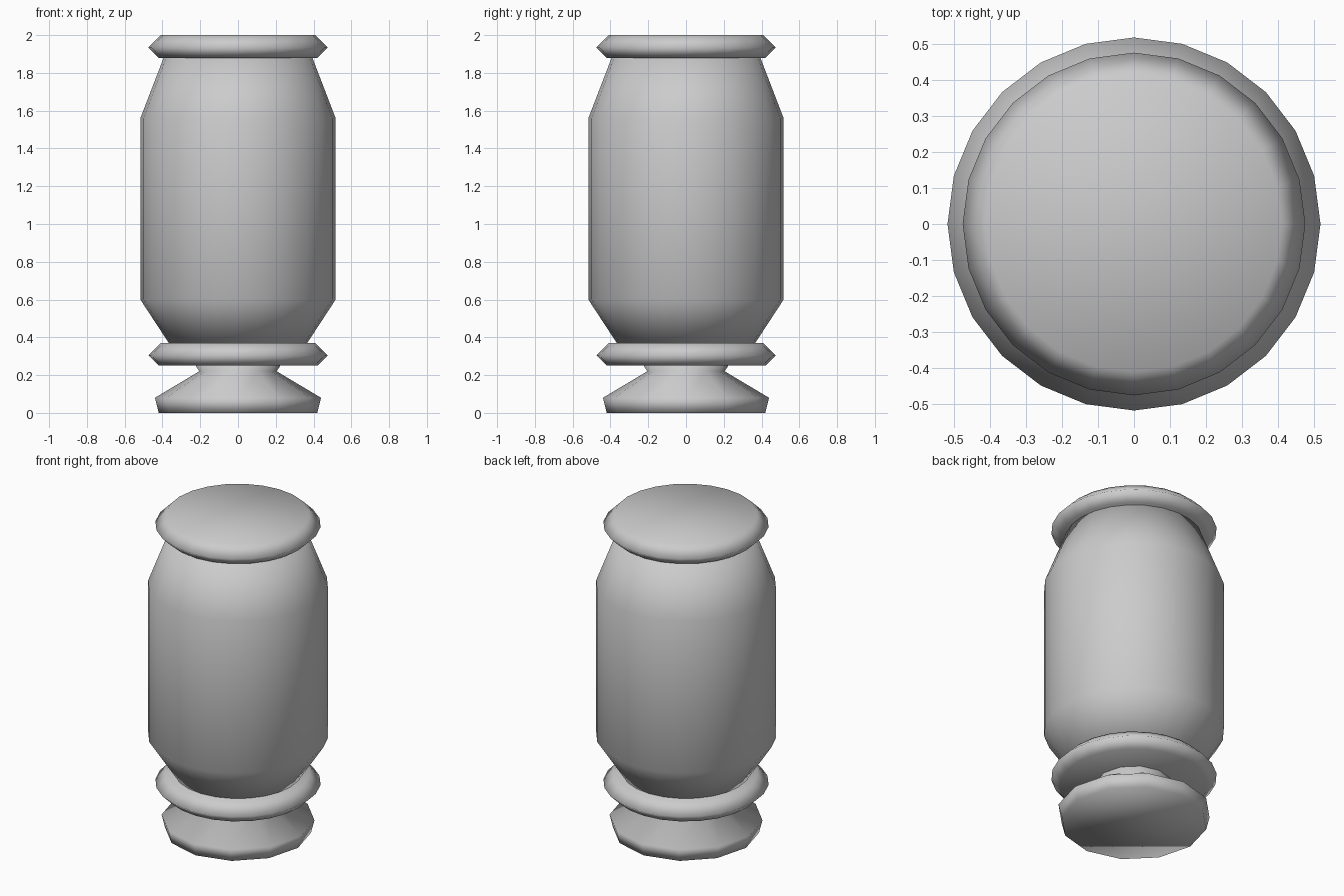
import bpy
import bmesh
from math import cos, sin, tau

cube = bpy.data.objects.get("Cube")
if cube:
    bpy.data.objects.remove(cube, do_unlink=True)

# Single plain grey
grey = bpy.data.materials.new("plain_grey")
grey.use_nodes = True
colour = (0.6, 0.6, 0.6, 1.0)
grey.diffuse_color = colour
grey.node_tree.nodes["Principled BSDF"].inputs["Base Color"].default_value = colour


def turned_part(name, profile, sides):
    """Capped solid of revolution from (radius, height) pairs, bottom to top."""
    bm = bmesh.new()
    rings = [[bm.verts.new((r * cos(tau * i / sides), r * sin(tau * i / sides), z))
              for i in range(sides)] for r, z in profile]
    for low, high in zip(rings, rings[1:]):
        for i in range(sides):
            j = (i + 1) % sides
            bm.faces.new((low[i], low[j], high[j], high[i]))
    bm.faces.new(rings[0][::-1])
    bm.faces.new(rings[-1])
    for face in bm.faces:
        face.smooth = True
    mesh = bpy.data.meshes.new(name)
    bm.to_mesh(mesh)
    bm.free()
    mesh.materials.append(grey)
    obj = bpy.data.objects.new(name, mesh)
    bpy.context.collection.objects.link(obj)
    return obj


def rim(name, z):
    """Bevelled disc whose underside sits at height z."""
    return turned_part(name, [(0.42, z), (0.475, z + 0.055), (0.41, z + 0.12)], 24)


# Flared foot with a narrow waist
turned_part("foot", [(0.42, 0), (0.44, 0.08), (0.205, 0.22), (0.23, 0.26)], 12)

# Discs below and above the body
rim("lower_rim", 0.25)
rim("upper_rim", 1.88)

# Barrel-shaped body with tapered ends
turned_part("body", [(0.36, 0.36), (0.517, 0.6), (0.517, 1.56), (0.39, 1.89)], 24)
